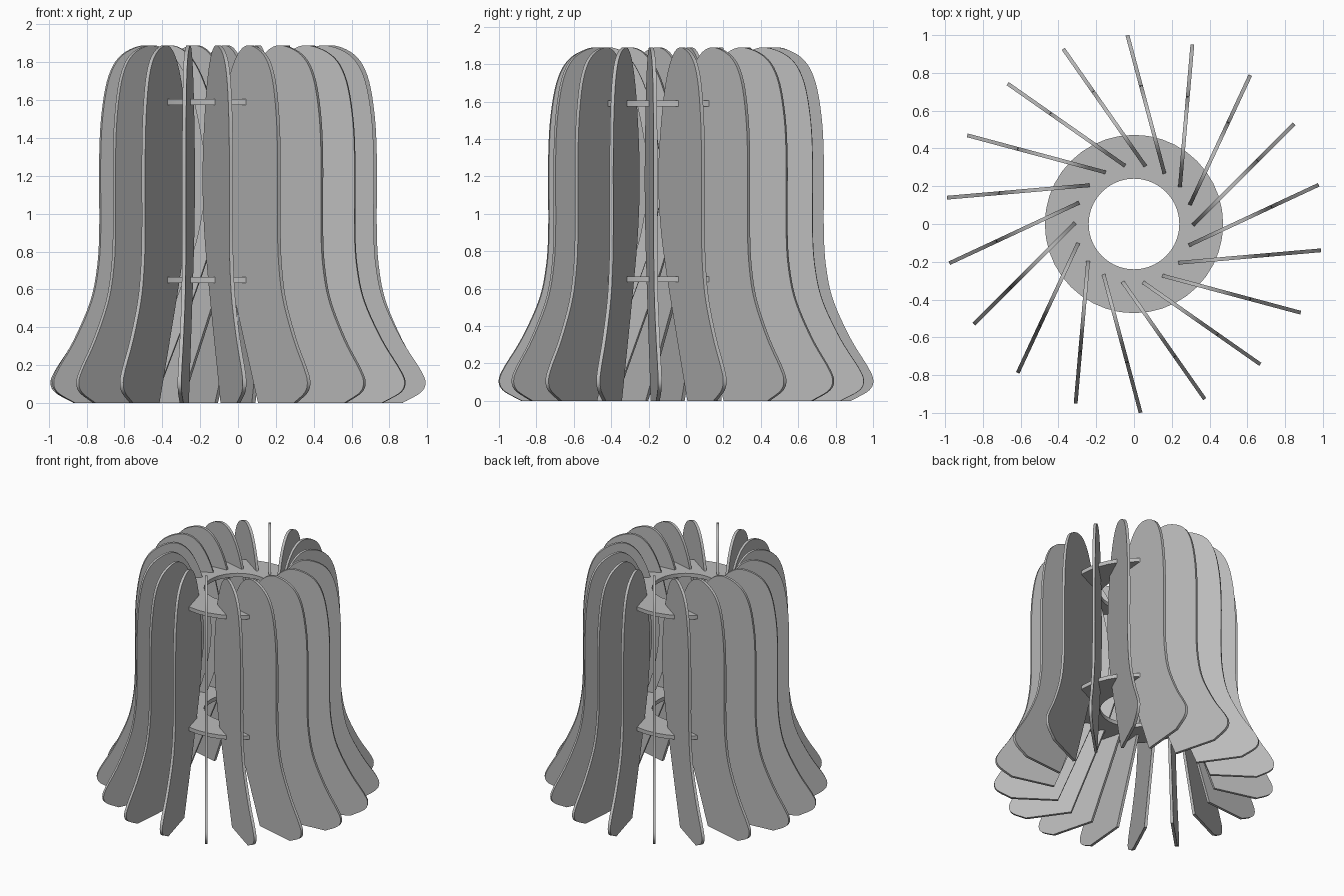
import bpy, bmesh, math
from mathutils import Matrix, Vector

cube = bpy.data.objects.get("Cube")
if cube:
    bpy.data.objects.remove(cube, do_unlink=True)

FIN_COUNT = 18
FIN_THICKNESS = 0.02
FIN_OFFSET = 0.225      # sideways shift that gives the pinwheel twist

grey = bpy.data.materials.new("plain grey")
grey.use_nodes = True
grey.diffuse_color = (0.5, 0.5, 0.5, 1)
grey.node_tree.nodes["Principled BSDF"].inputs["Base Color"].default_value = (0.5, 0.5, 0.5, 1)


def smooth_path(points, steps=5):
    """Catmull-Rom curve through the control points."""
    pts = [Vector(p) for p in points]
    pts = [pts[0] * 2 - pts[1]] + pts + [pts[-1] * 2 - pts[-2]]
    path = []
    for a, b, c, d in zip(pts, pts[1:], pts[2:], pts[3:]):
        for i in range(steps):
            t = i / steps
            path.append(0.5 * (2 * b + (c - a) * t + (2 * a - 5 * b + 4 * c - d) * t ** 2
                               + (3 * b - a - 3 * c + d) * t ** 3))
    return path + [pts[-2]]


def finish(bm, name):
    bmesh.ops.recalc_face_normals(bm, faces=bm.faces)
    mesh = bpy.data.meshes.new(name)
    bm.to_mesh(mesh)
    bm.free()
    mesh.materials.append(grey)
    obj = bpy.data.objects.new(name, mesh)
    bpy.context.collection.objects.link(obj)
    bpy.ops.object.select_all(action='DESELECT')
    obj.select_set(True)
    bpy.context.view_layer.objects.active = obj
    bpy.ops.object.shade_smooth_by_angle(angle=math.radians(30))
    return obj


# Fin outline: flared foot, straight body, rounded crown, tapering inner edge
outline = smooth_path([
    (0.85, 0), (0.95, 0.055), (0.974, 0.11), (0.945, 0.18), (0.85, 0.33),
    (0.755, 0.53), (0.715, 0.7), (0.70, 0.9), (0.70, 1.3), (0.685, 1.54),
    (0.645, 1.73), (0.57, 1.84), (0.44, 1.89), (0.34, 1.85), (0.26, 1.73),
    (0.20, 1.54), (0.155, 1.25), (0.17, 1.0), (0.25, 0.7), (0.52, 0)])

bm = bmesh.new()
side = bm.faces.new([bm.verts.new((p.x, -FIN_OFFSET - FIN_THICKNESS / 2, p.y)) for p in outline])
extruded = bmesh.ops.extrude_face_region(bm, geom=[side])["geom"]
bmesh.ops.translate(bm, vec=(0, FIN_THICKNESS, 0),
                    verts=[v for v in extruded if isinstance(v, bmesh.types.BMVert)])
first_fin = finish(bm, "fin_1")

# Fins share one mesh, turned around the centre
for i in range(FIN_COUNT):
    fin = first_fin if i == 0 else first_fin.copy()
    fin.name = f"fin_{i + 1}"
    fin.rotation_euler.z = math.radians(5 + i * 360 / FIN_COUNT)
    if i:
        bpy.context.collection.objects.link(fin)


# Flat rings that hold the fins together
def ring(name, height, inner=0.24, outer=0.472, thickness=0.03):
    bm = bmesh.new()
    corners = [(inner, -1), (outer, -1), (outer, 1), (inner, 1)]
    verts = [bm.verts.new((r, 0, height + s * thickness / 2)) for r, s in corners]
    edges = [bm.edges.new((verts[i], verts[(i + 1) % 4])) for i in range(4)]
    bmesh.ops.spin(bm, geom=verts + edges, cent=(0, 0, 0), axis=(0, 0, 1),
                   angle=math.tau, steps=40, use_merge=True)
    bmesh.ops.remove_doubles(bm, verts=bm.verts, dist=0.0001)
    finish(bm, name)


ring("lower_ring", 0.65)
ring("upper_ring", 1.59)
